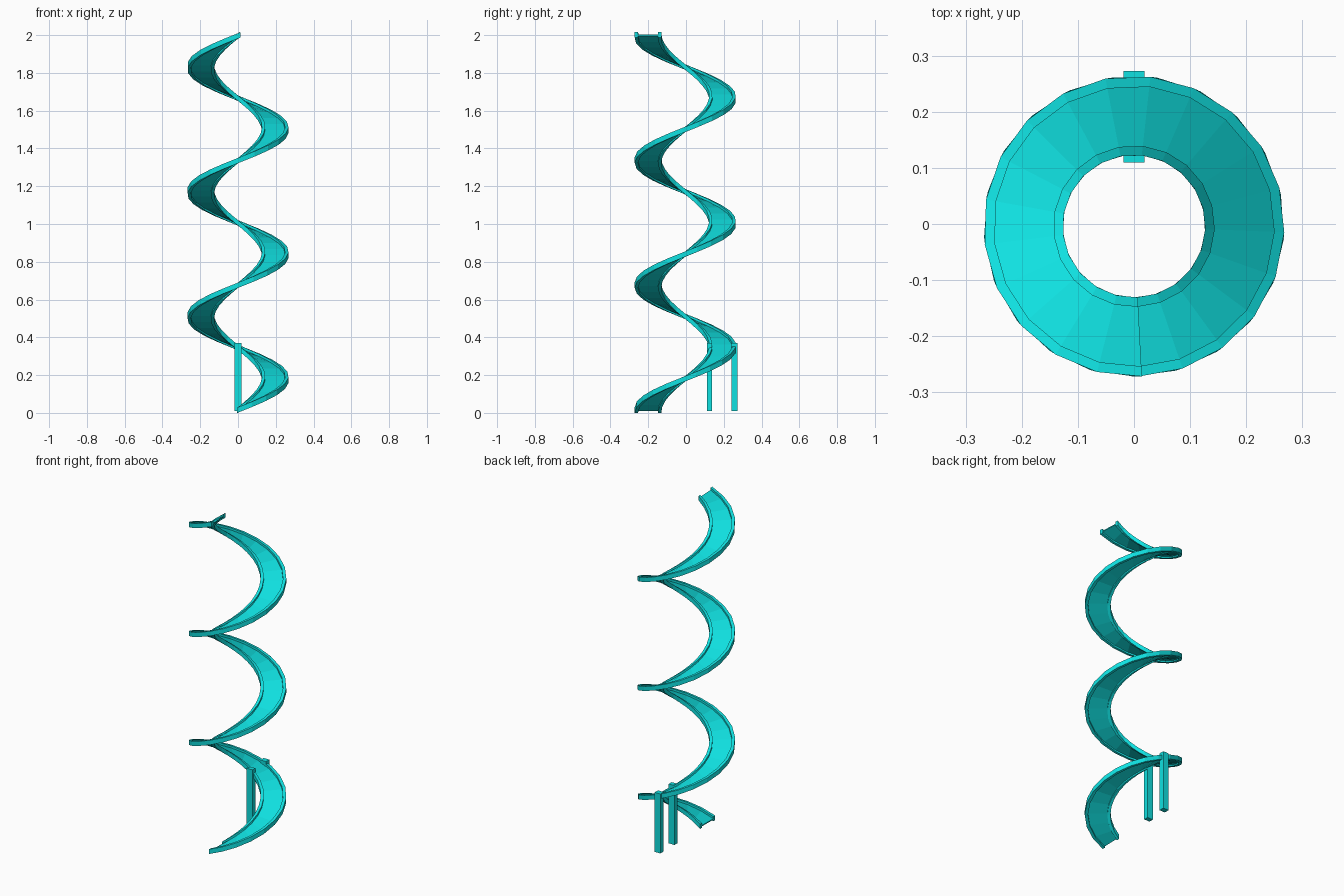
import bpy, bmesh, math

cube = bpy.data.objects.get("Cube")
if cube:
    bpy.data.objects.remove(cube, do_unlink=True)

mat = bpy.data.materials.new("turquoise")
mat.use_nodes = True
colour = (0.005, 0.75, 0.75, 1)
mat.diffuse_color = colour
mat.node_tree.nodes["Principled BSDF"].inputs["Base Color"].default_value = colour

CENTRE_Y = -0.004
PITCH = 0.66
SEGMENTS = 63
START, END = math.radians(-91), math.radians(993)


def finish(name, bm):
    bmesh.ops.recalc_face_normals(bm, faces=bm.faces)
    mesh = bpy.data.meshes.new(name)
    bm.to_mesh(mesh)
    bm.free()
    mesh.materials.append(mat)
    obj = bpy.data.objects.new(name, mesh)
    bpy.context.collection.objects.link(obj)
    return obj


def helix_strip(name, r_in, r_out, z_low, z_high):
    """Sweep an upright rectangle along the rising spiral."""
    bm = bmesh.new()
    section = [(r_in, z_low), (r_out, z_low), (r_out, z_high), (r_in, z_high)]
    rings = []
    for i in range(SEGMENTS + 1):
        a = START + (END - START) * i / SEGMENTS
        rise = PITCH * (a - START) / math.tau
        rings.append([bm.verts.new((r * math.cos(a), r * math.sin(a) + CENTRE_Y, z + rise))
                      for r, z in section])
    for low, high in zip(rings, rings[1:]):
        for k in range(4):
            n = (k + 1) % 4
            bm.faces.new((low[k], low[n], high[n], high[k]))
    bm.faces.new(rings[0])
    bm.faces.new(rings[-1])
    return finish(name, bm)


def post(name, y_low, y_high):
    bm = bmesh.new()
    bmesh.ops.create_cube(bm, size=1)
    bmesh.ops.scale(bm, vec=(0.038, y_high - y_low, 0.36), verts=bm.verts)
    bmesh.ops.translate(bm, vec=(0, (y_low + y_high) / 2, 0.19), verts=bm.verts)
    return finish(name, bm)


# Spiral slide: thin floor between two raised edges
helix_strip("slide_floor", 0.143, 0.251, 0.009, 0.015)
helix_strip("inner_rail", 0.127, 0.144, 0, 0.028)
helix_strip("outer_rail", 0.25, 0.268, 0, 0.028)

# Two supports under the back of the first turn
post("inner_post", 0.11, 0.138)
post("outer_post", 0.241, 0.273)
